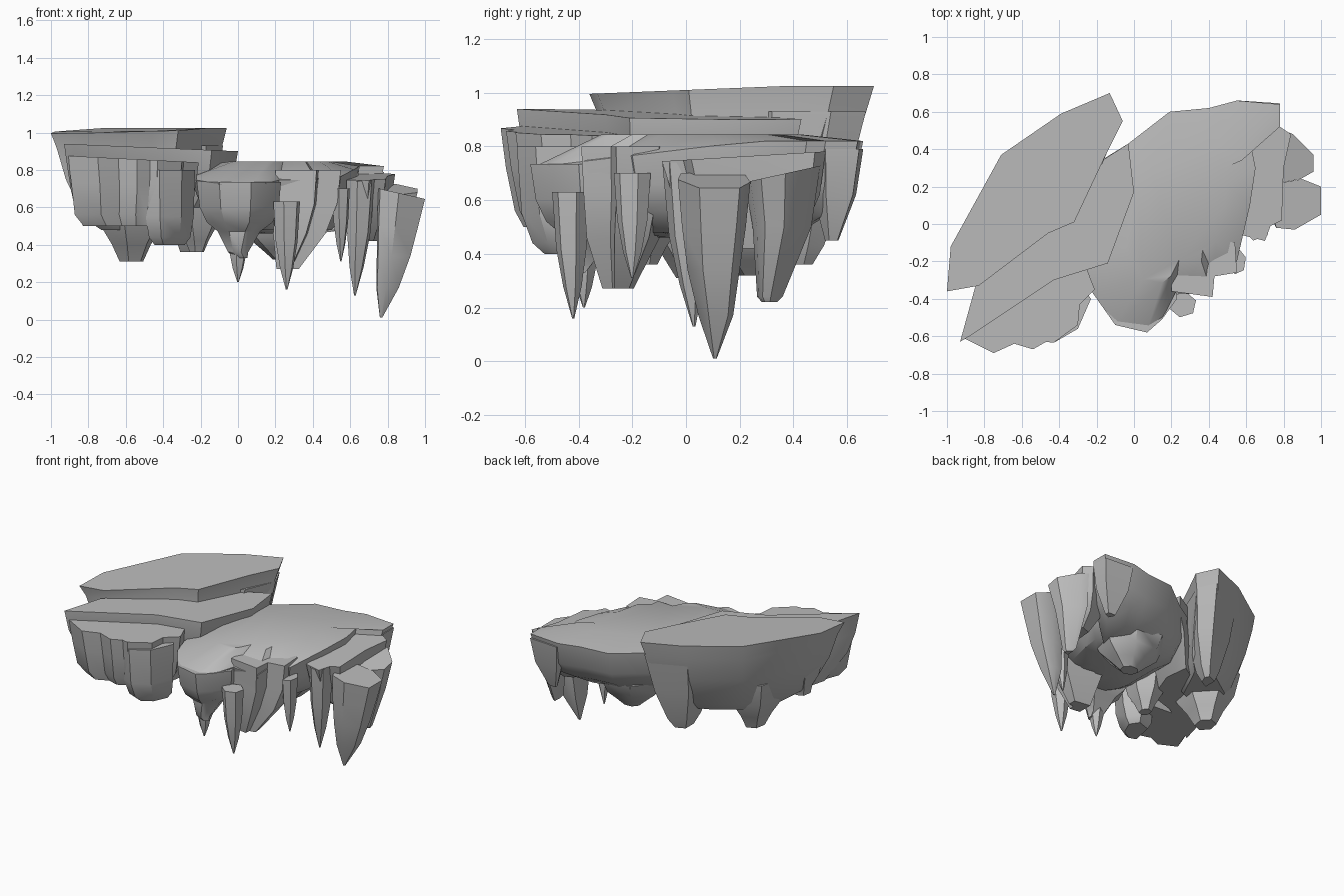
import bpy, bmesh, math

cube = bpy.data.objects.get("Cube")
if cube:
    bpy.data.objects.remove(cube)

rock = bpy.data.materials.new("grey rock")
rock.use_nodes = True
rock.diffuse_color = (0.5, 0.5, 0.5, 1)
rock.node_tree.nodes["Principled BSDF"].inputs["Base Color"].default_value = (0.5, 0.5, 0.5, 1)


def loft(name, outline, top, rings, crown=None):
    """Hang a rock from its top outline; each ring is (z, scale, shift x, shift y)."""
    n = len(outline)
    cx = sum(p[0] for p in outline) / n
    cy = sum(p[1] for p in outline) / n
    bm = bmesh.new()

    def ring(scale, height, dx=0, dy=0):
        pts = [(cx + dx + (x - cx) * scale, cy + dy + (y - cy) * scale) for x, y in outline]
        return [bm.verts.new((x, y, height(x, y))) for x, y in pts]

    loops = [ring(1, top)]
    for z, s, dx, dy in rings:
        loops.append(ring(s, lambda x, y: z, dx, dy))
    if crown:
        loops.insert(0, ring(crown[1], lambda x, y: crown[0]))
    for a, b in zip(loops, loops[1:]):
        for i in range(n):
            j = (i + 1) % n
            bm.faces.new((a[i], a[j], b[j], b[i]))
    bm.faces.new(loops[0])
    bm.faces.new(loops[-1][::-1])
    bmesh.ops.recalc_face_normals(bm, faces=bm.faces)
    mesh = bpy.data.meshes.new(name)
    bm.to_mesh(mesh)
    bm.free()
    mesh.materials.append(rock)
    obj = bpy.data.objects.new(name, mesh)
    bpy.context.collection.objects.link(obj)
    bpy.ops.object.select_all(action='DESELECT')
    obj.select_set(True)
    bpy.context.view_layer.objects.active = obj
    bpy.ops.object.shade_smooth_by_angle(angle=math.radians(35))
    return obj


def spike(name, x, y, rx, ry, top, tip, sides=6, bend=(0, 0), tip_size=0.06):
    """A hanging rock spike with a faceted oval top."""
    oval = [(x + rx * math.cos(math.tau * (i + 0.3) / sides),
             y + ry * math.sin(math.tau * (i + 0.3) / sides)) for i in range(sides)]
    h = top - tip
    loft(name, oval, lambda px, py: top,
         [(top - h * 0.45, 0.82, bend[0] * 0.3, bend[1] * 0.3),
          (top - h * 0.75, 0.5, bend[0] * 0.7, bend[1] * 0.7),
          (tip, tip_size, *bend)])


# Terraces stepping up towards the back right corner
loft("upper_terrace",
     [(-1, -.36), (-.98, -.12), (-.71, .37), (-.39, .59), (-.13, .7), (-.06, .55),
      (-.16, .35), (-.32, .01), (-.46, -.05), (-.83, -.33)],
     lambda x, y: min(1.025, 1.01 + y * 0.04),
     [(.92, .94, 0, 0), (.75, .86, .01, -.02), (.54, .68, .02, -.06), (.48, .5, .02, -.06)])

loft("middle_terrace",
     [(-.93, -.63), (-.85, -.34), (-.5, .1), (-.2, .32), (-.03, .43), (0, .17),
      (-.14, -.21), (-.43, -.3), (-.88, -.6)],
     lambda x, y: .9 - .043 * x,
     [(.8, .96, 0, 0), (.68, .88, -.02, .02), (.5, .65, -.04, .03)])

loft("lower_terrace",
     [(-.91, -.61), (-.75, -.69), (-.64, -.64), (-.54, -.67), (-.47, -.63), (-.43, -.635),
      (-.3, -.54), (-.29, -.43), (-.21, -.35), (-.26, -.22), (-.55, -.2), (-.83, -.4)],
     lambda x, y: .84 - .05 * (x + .2),
     [(.72, .95, 0, .01), (.56, .88, -.01, .03), (.5, .76, -.01, .04)])

# Broad rounded main shelf
loft("main_shelf",
     [(-.25, .2), (-.16, .35), (-.03, .43), (.19, .6), (.4, .62), (.55, .66), (.78, .64),
      (.78, .52), (.62, .45), (.65, .3), (.62, .1), (.55, -.2), (.43, -.28), (.42, -.38),
      (.22, -.37), (.15, -.51), (.07, -.57), (-.1, -.54), (-.22, -.37), (-.25, -.25)],
     lambda x, y: min(.82, .79 + y * .12),
     [(.66, .94, 0, 0), (.56, .82, 0, 0), (.48, .6, 0, 0), (.46, .3, 0, 0)], crown=(.845, .6))

# Rounded lobe at the front of the shelf
loft("front_lobe",
     [(-.22, -.37), (-.1, -.54), (.07, -.58), (.15, -.51), (.23, -.4), (.2, -.2), (-.15, -.2)],
     lambda x, y: .735,
     [(.6, .94, 0, .01), (.52, .78, 0, .02), (.47, .5, -.01, .03), (.36, .24, -.02, 0), (.33, .12, 0, 0)])
loft("front_buttress",
     [(.2, -.36), (.42, -.39), (.43, -.28), (.55, -.26), (.54, -.1), (.2, -.05)],
     lambda x, y: .8,
     [(.62, .94, -.01, 0), (.46, .8, -.05, -.01), (.27, .34, -.12, -.02)])

# Step and ledges along the left end
loft("side_step",
     [(.58, -.06), (.7, -.09), (.73, -.01), (.79, .02), (.8, .3), (.84, .48), (.78, .52),
      (.62, .46), (.6, .2)],
     lambda x, y: .75 + .06 * y,
     [(.62, .9, -.01, .01), (.5, .7, -.02, .02), (.42, .4, -.02, .02)])
loft("left_ledge",
     [(.78, .22), (.89, .24), (.96, .28), (.96, .37), (.85, .48), (.8, .5)],
     lambda x, y: .64 + .22 * (y - .1),
     [(.5, .78, -.03, .0), (.24, .34, -.06, -.04), (.22, .2, -.06, -.04)])
loft("left_tooth",
     [(.75, .02), (.76, -.02), (.86, -.03), (1, .05), (1, .2), (.9, .24), (.78, .22)],
     lambda x, y: .87 - .225 * x,
     [(.5, .88, -.02, 0), (.34, .72, -.04, 0), (.17, .48, -.07, .01), (.01, .05, -.1, .01)])
loft("back_tooth",
     [(.55, .6), (.56, .66), (.78, .645), (.78, .52), (.62, .46)],
     lambda x, y: .79, [(.62, .8, 0, -.01), (.45, .25, 0, -.03)])

# Pillar and tall wedge below the terraces
loft("front_pillar",
     [(-.5, -.6), (-.42, -.63), (-.3, -.56), (-.23, -.4), (-.3, -.3), (-.45, -.35)],
     lambda x, y: .8, [(.55, .95, 0, .01), (.44, .82, 0, .03), (.4, .6, 0, .04)])
loft("back_wedge",
     [(-.4, .56), (-.14, .67), (-.08, .54), (-.17, .32), (-.4, .2)],
     lambda x, y: .93, [(.65, .8, -.01, -.03), (.43, .45, -.02, -.04), (.36, .25, -.03, -.04)])

# Hanging spikes: x, y, radii, top, tip
spike("back_spike", -.57, .02, .22, .26, .68, .31, bend=(0, .02), tip_size=.3)
spike("corner_spike", -.78, -.2, .13, .16, .75, .5, tip_size=.4)
spike("front_spike", .26, -.43, .075, .07, .63, .16, bend=(0, .01))
spike("lobe_spike", 0, -.38, .06, .06, .5, .2)
spike("step_spike", .655, .0, .08, .09, .74, .13, bend=(-.03, .03))
spike("shelf_spike", .55, -.2, .05, .07, .7, .31)
spike("under_spike", -.22, -.15, .13, .15, .6, .36, tip_size=.3)
spike("under_bulge", .25, .25, .25, .22, .54, .32, sides=7, tip_size=.25)
